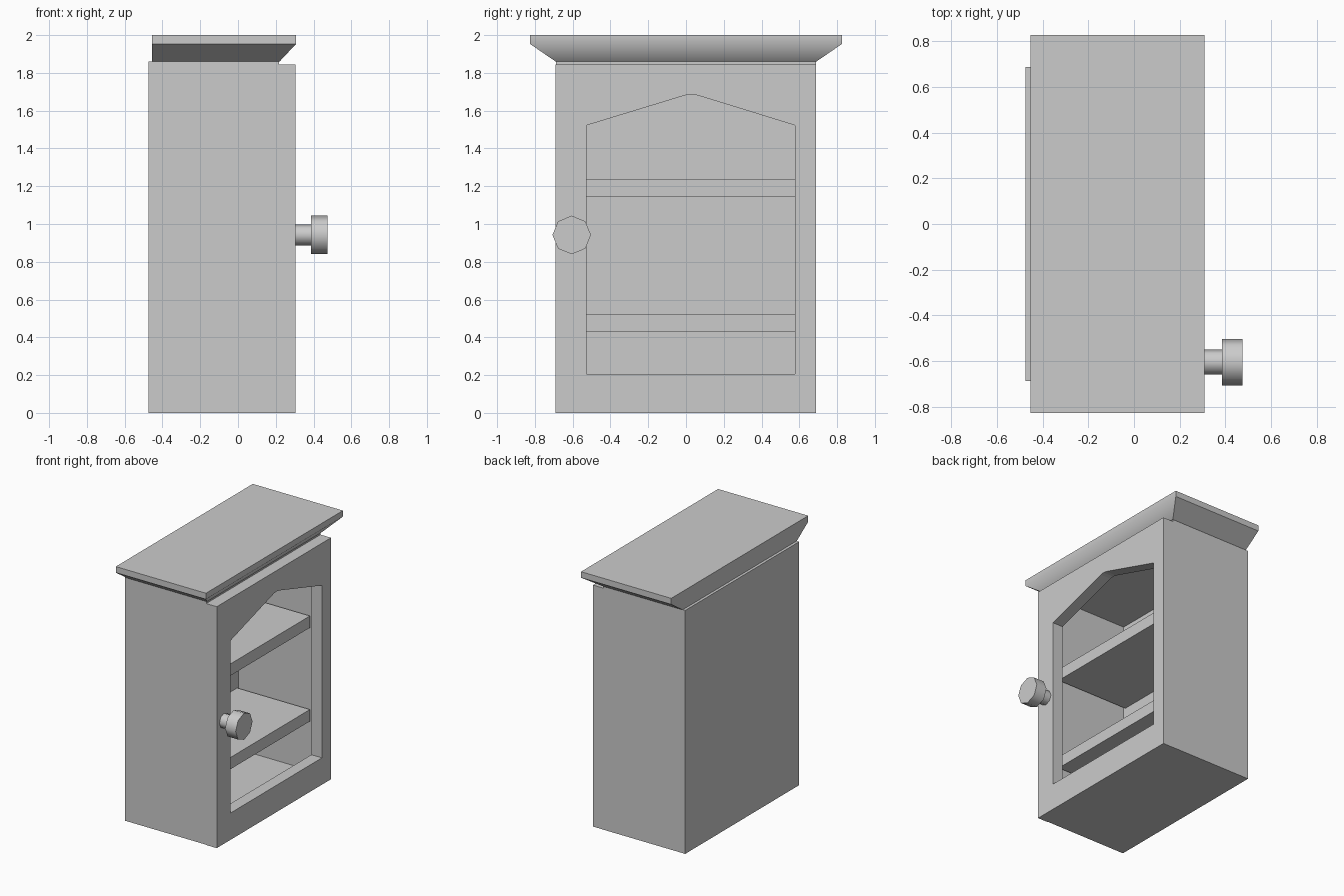
import bpy, bmesh, math
from mathutils import Matrix, Vector

default = bpy.data.objects.get("Cube")
if default:
    bpy.data.objects.remove(default, do_unlink=True)

grey = bpy.data.materials.new("plain_grey")
grey.use_nodes = True
COLOR = (0.6, 0.6, 0.6, 1)
grey.diffuse_color = COLOR
grey.node_tree.nodes["Principled BSDF"].inputs["Base Color"].default_value = COLOR


def finish(name, bm):
    mesh = bpy.data.meshes.new(name)
    bmesh.ops.recalc_face_normals(bm, faces=bm.faces)
    bm.to_mesh(mesh)
    bm.free()
    mesh.materials.append(grey)
    obj = bpy.data.objects.new(name, mesh)
    bpy.context.collection.objects.link(obj)
    return obj


def add_box(bm, lo, hi):
    lo, hi = Vector(lo), Vector(hi)
    mat = Matrix.Translation((lo + hi) / 2) @ Matrix.Diagonal((*(hi - lo), 1))
    bmesh.ops.create_cube(bm, size=1, matrix=mat)


def add_loop(bm, points, x):
    verts = [bm.verts.new((x, y, z)) for y, z in points]
    return [bm.edges.new((v, verts[i - 1])) for i, v in enumerate(verts)]


BACK, INNER_BACK, JOINT, FRONT = -0.475, -0.445, 0.216, 0.305
HALF, WALL = 0.688, 0.062

# Cabinet body: box hollowed from the side that meets the door
bm = bmesh.new()
add_box(bm, (BACK, -HALF, 0), (JOINT, HALF, 1.86))
opening = max(bm.faces, key=lambda f: f.calc_center_median().x)
bmesh.ops.inset_individual(bm, faces=[opening], thickness=WALL)
pushed = bmesh.ops.extrude_discrete_faces(bm, faces=[opening])["faces"]
bmesh.ops.translate(bm, verts=pushed[0].verts, vec=(INNER_BACK - JOINT, 0, 0))
finish("cabinet_body", bm)

# Shelves
for name, z in (("lower_shelf", 0.43), ("upper_shelf", 1.145)):
    bm = bmesh.new()
    add_box(bm, (INNER_BACK, WALL - HALF, z), (0.17, HALF - WALL, z + 0.09))
    finish(name, bm)

# Door frame with a pointed window opening
outer = [(-0.692, 0), (0.687, 0), (0.687, 1.845), (-0.692, 1.845)]
window = [(-0.527, 0.205), (0.578, 0.205), (0.578, 1.522), (0.088, 1.673),
          (0.058, 1.682), (0.028, 1.686), (-0.002, 1.682), (-0.032, 1.673), (-0.527, 1.522)]
bm = bmesh.new()
edges = add_loop(bm, outer, JOINT) + add_loop(bm, window, JOINT)
bmesh.ops.triangle_fill(bm, edges=edges, use_beauty=True, normal=(1, 0, 0))
# keep only the frame, not any face lying across the window
inside = [f for f in bm.faces if all(-0.6 < v.co.y < 0.6 and 0.1 < v.co.z < 1.8 for v in f.verts)]
bmesh.ops.delete(bm, geom=inside, context="FACES")
ext = bmesh.ops.extrude_face_region(bm, geom=list(bm.faces), use_keep_orig=True)
moved = [g for g in ext["geom"] if isinstance(g, bmesh.types.BMVert)]
bmesh.ops.translate(bm, verts=moved, vec=(FRONT - JOINT, 0, 0))
finish("door_frame", bm)

# Crown: flat lip above a moulding that slopes in on the front and the ends
bm = bmesh.new()
rings = []
for z, front, half in ((1.86, 0.22, 0.69), (1.954, 0.308, 0.827), (2.0, 0.308, 0.827)):
    rings.append([bm.verts.new((x, y, z)) for x, y in
                  ((-0.454, -half), (front, -half), (front, half), (-0.454, half))])
bm.faces.new(rings[0])
bm.faces.new(rings[2])
for low, high in zip(rings, rings[1:]):
    for i in range(4):
        face = bm.faces.new((low[i - 1], low[i], high[i], high[i - 1]))
        face.smooth = i == 2  # softly shaded front
for e in bm.edges:
    e.smooth = all(f.smooth for f in e.link_faces)
finish("crown_moulding", bm)

# Door knob: eight-sided stem and head
for name, radius, x0, x1 in (("knob_stem", 0.055, FRONT, 0.388), ("knob_head", 0.102, 0.386, 0.475)):
    bm = bmesh.new()
    mat = Matrix.Translation(((x0 + x1) / 2, -0.605, 0.942)) @ Matrix.Rotation(math.pi / 2, 4, "Y")
    bmesh.ops.create_cone(bm, cap_ends=True, segments=8, radius1=radius, radius2=radius,
                          depth=x1 - x0, matrix=mat)
    for f in bm.faces:
        f.smooth = len(f.verts) == 4
    for e in bm.edges:
        e.smooth = all(f.smooth for f in e.link_faces)
    finish(name, bm)
